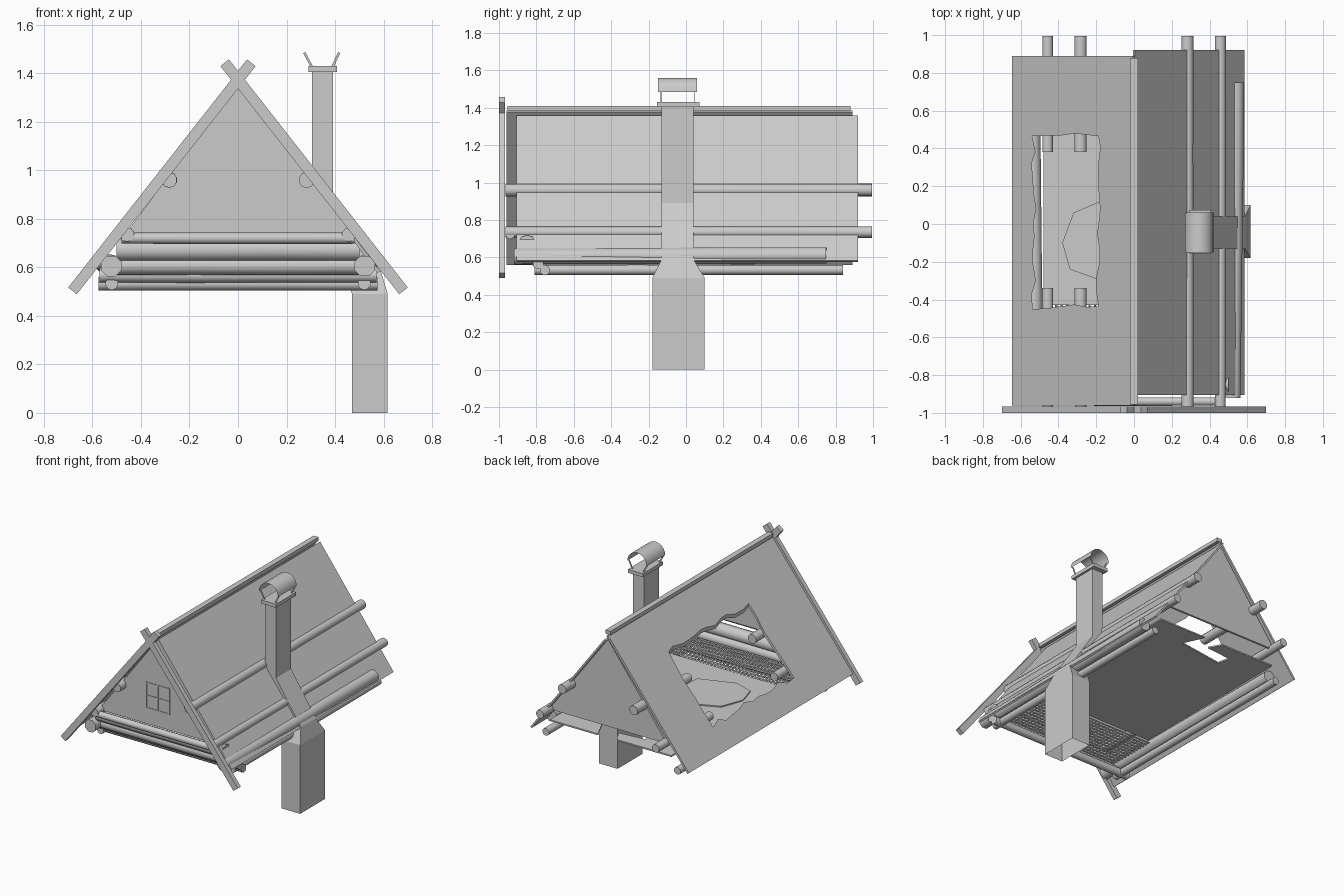
import bpy, bmesh, math, random
from mathutils import Vector

if "Cube" in bpy.data.objects:
    bpy.data.objects.remove(bpy.data.objects["Cube"])

random.seed(4)


def finish(name, bm, smooth=False):
    bmesh.ops.recalc_face_normals(bm, faces=bm.faces)
    me = bpy.data.meshes.new(name)
    bm.to_mesh(me)
    bm.free()
    ob = bpy.data.objects.new(name, me)
    bpy.context.collection.objects.link(ob)
    if smooth:
        bpy.ops.object.select_all(action='DESELECT')
        ob.select_set(True)
        bpy.context.view_layer.objects.active = ob
        bpy.ops.object.shade_smooth_by_angle(angle=math.radians(50))
    return ob


def prism(name, pts, lo, hi, axis='y'):
    """Extrude a 2D outline along y (points are x,z) or z (points are x,y)."""
    bm = bmesh.new()
    put = (lambda a, b, c: (a, c, b)) if axis == 'y' else (lambda a, b, c: (a, b, c))
    f = bm.faces.new([bm.verts.new(put(a, b, lo)) for a, b in pts])
    ext = bmesh.ops.extrude_face_region(bm, geom=[f])['geom']
    d = Vector(put(0, 0, hi - lo))
    bmesh.ops.translate(bm, verts=[v for v in ext if isinstance(v, bmesh.types.BMVert)], vec=d)
    return finish(name, bm)


def box(name, x0, x1, y0, y1, z0, z1):
    return prism(name, [(x0, z0), (x1, z0), (x1, z1), (x0, z1)], y0, y1)


def strip(name, p, q, width, lo, hi):
    """Board whose centre line runs p to q in the xz plane."""
    p, q = Vector(p), Vector(q)
    d = (q - p).normalized()
    n = Vector((-d.y, d.x)) * width / 2
    return prism(name, [p + n, q + n, q - n, p - n], lo, hi)


def log(name, p, q, r, sides=10):
    """Slightly irregular round log from p to q."""
    p, q = Vector(p), Vector(q)
    bm = bmesh.new()
    rot = (q - p).to_track_quat('Z', 'Y')
    rings = []
    for k in range(4):
        c = p.lerp(q, k / 3)
        rr = r * random.uniform(0.96, 1.03)
        rings.append([bm.verts.new(c + rot @ Vector((rr * math.cos(math.tau * (i + .5) / sides),
                      rr * math.sin(math.tau * (i + .5) / sides), 0))) for i in range(sides)])
    for a, b in zip(rings, rings[1:]):
        for i in range(sides):
            j = (i + 1) % sides
            bm.faces.new((a[i], a[j], b[j], b[i]))
    bm.faces.new(rings[0])
    bm.faces.new(rings[-1])
    return finish(name, bm, smooth=True)


# left roof slab with a ragged hole
roof = strip("left_roof", (0, 1.38), (-0.64, 0.565), 0.016, -0.96, 0.89)
corners = [(-0.53, -0.44), (-0.19, -0.43), (-0.19, 0.47), (-0.53, 0.47)]
ragged = []
for i, n in enumerate((5, 12, 5, 12)):
    a, b = Vector(corners[i]), Vector(corners[(i + 1) % 4])
    for k in range(n):
        ragged.append(a.lerp(b, k / n) + Vector((random.uniform(-.013, .013), random.uniform(-.013, .013))))
cutter = prism("hole_cutter", ragged, 0.3, 1.6, 'z')
cutter.hide_render = True
mod = roof.modifiers.new("hole", 'BOOLEAN')
mod.operation, mod.object, mod.solver = 'DIFFERENCE', cutter, 'EXACT'
bpy.context.view_layer.objects.active = roof
bpy.ops.object.modifier_apply(modifier="hole")
bpy.data.objects.remove(cutter)

# right roof lining and ridge beam
strip("right_roof", (0, 1.355), (0.58, 0.58), 0.012, -0.905, 0.92)
box("ridge_beam", -0.02, 0.02, -0.955, 0.88, 1.383, 1.41)

# crossed barge boards on the front
for s, n in ((1, "right"), (-1, "left")):
    strip("barge_board_" + n, (-0.055 * s, 1.443), (0.682 * s, 0.503), 0.045, -1.0, -0.967)

# front and back gables, front window
gable = [(-0.47, 0.73), (0.47, 0.73), (0, 1.355)]
prism("front_gable", gable, -0.90, -0.885)
prism("back_gable", gable, 0.87, 0.885)
for x in (-0.098, -0.004, 0.085):
    box("window_upright", x, x + (0.006 if x == -0.004 else 0.008), -0.905, -0.89, 0.84, 1.03)
for z in (0.84, 0.931, 1.02):
    box("window_bar", -0.098, 0.093, -0.904, -0.89, z, z + (0.006 if z == 0.931 else 0.008))

# purlins: whole on the right, snapped at the hole on the left
for x, z, r in ((0.283, 0.96, 0.033), (0.457, 0.735, 0.03)):
    log("right_purlin", (x, -0.965, z), (x, 0.995, z), r)
    log("left_purlin_front", (-x, -0.965, z), (-x, -0.34, z), r)
    log("left_purlin_back", (-x, 0.38, z), (-x, 0.995, z), r)

# side wall logs
for s in (1, -1):
    log("lower_side_log", (0.52 * s, -0.81, 0.533), (0.52 * s, 0.84, 0.533), 0.027)
    log("upper_side_log", (0.522 * s, -0.92, 0.605), (0.54 * s, 0.75, 0.611), 0.047, 8)

# front wall logs
for w, y, z, r in ((0.575, -0.755, 0.532, 0.028), (0.57, -0.79, 0.567, 0.03),
                   (0.52, -0.83, 0.607, 0.038), (0.50, -0.85, 0.672, 0.048),
                   (0.48, -0.94, 0.72, 0.023)):
    log("front_log", (-w, y, z), (w, y, z), r)

# raised floor with a broken back edge, rug and front lattice
prism("floor", [(-0.48, -0.43), (0.48, -0.43), (0.48, 0.85), (0.1, 0.85), (0.17, 0.7),
                (-0.18, 0.65), (-0.2, 0.74), (0.0, 0.76), (-0.05, 0.85), (-0.48, 0.85)],
      0.625, 0.635, 'z')
prism("rug", [(-0.38, -0.1), (-0.34, -0.24), (-0.2, -0.29), (0.05, -0.2),
              (0.08, 0.02), (-0.18, 0.12), (-0.32, 0.06)], 0.635, 0.643, 'z')
bm = bmesh.new()
bmesh.ops.create_grid(bm, x_segments=34, y_segments=12, size=1)
bmesh.ops.scale(bm, verts=bm.verts, vec=(0.5, 0.18, 1))
bmesh.ops.translate(bm, verts=bm.verts, vec=(0, -0.60, 0.6))
lattice = finish("floor_lattice", bm)
lattice.modifiers.new("bars", 'WIREFRAME').thickness = 0.012

# chimney lofted through rectangular sections: z, x range, y range; open below
bm = bmesh.new()
rings = []
for z, x0, x1, y0, y1 in ((0, .47, .617, -.18, .10), (.49, .47, .617, -.18, .10),
                          (.59, .44, .587, -.13, .04), (.89, .305, .392, -.13, .04),
                          (1.41, .305, .392, -.13, .04)):
    rings.append([bm.verts.new((x, y, z)) for x, y in ((x0, y0), (x1, y0), (x1, y1), (x0, y1))])
for a, b in zip(rings, rings[1:]):
    for i in range(4):
        j = (i + 1) % 4
        bm.faces.new((a[i], a[j], b[j], b[i]))
finish("chimney", bm)
box("chimney_rim", 0.29, 0.408, -0.155, 0.073, 1.405, 1.43)

# curved sheet cowl on four flat splayed legs
bm = bmesh.new()
pairs = []
for k in range(11):
    t = math.pi * k / 10
    x, z = 0.345 + 0.076 * math.cos(t), 1.484 + 0.076 * math.sin(t)
    pairs.append((bm.verts.new((x, -0.15, z)), bm.verts.new((x, 0.06, z))))
for a, b in zip(pairs, pairs[1:]):
    bm.faces.new((a[0], a[1], b[1], b[0]))
finish("chimney_cowl", bm, smooth=True)
for s in (1, -1):
    for y in (-0.135, 0.045):
        strip("cowl_leg", (0.347 + 0.042 * s, 1.425), (0.345 + 0.072 * s, 1.485), 0.01, y, y + 0.003)
